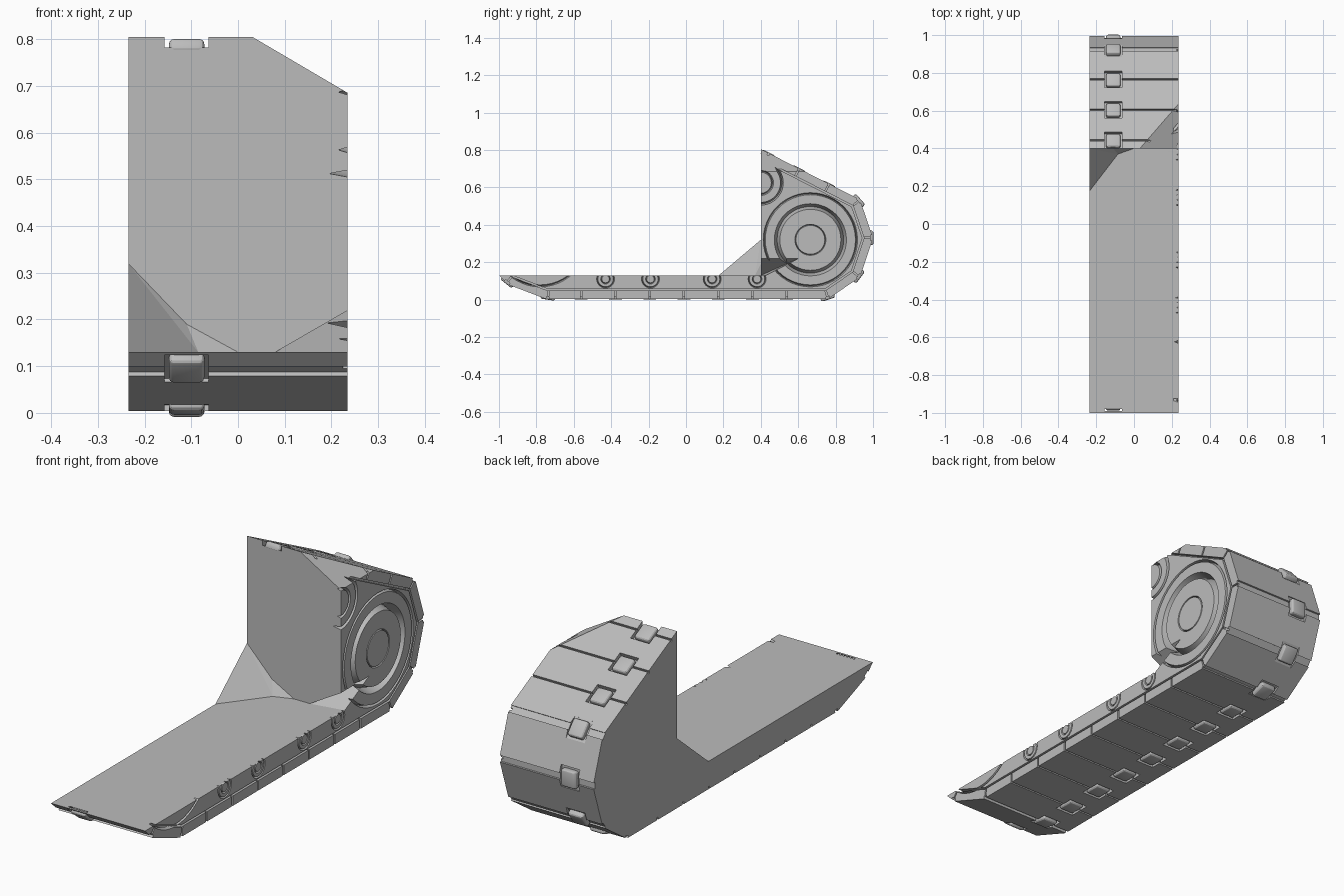
import bpy, bmesh, math
from mathutils import Matrix, Vector

if "Cube" in bpy.data.objects:
    bpy.data.objects.remove(bpy.data.objects["Cube"])

HALF = 0.235
grey = bpy.data.materials.new("plain_grey")
grey.use_nodes = True
grey.diffuse_color = (0.5, 0.5, 0.5, 1)
grey.node_tree.nodes["Principled BSDF"].inputs["Base Color"].default_value = (0.5, 0.5, 0.5, 1)


def make(name, bm):
    bmesh.ops.recalc_face_normals(bm, faces=bm.faces)
    me = bpy.data.meshes.new(name)
    bm.to_mesh(me)
    bm.free()
    me.materials.append(grey)
    ob = bpy.data.objects.new(name, me)
    bpy.context.collection.objects.link(ob)
    return ob


def prism(bm, pts, x0, x1):
    """Extrude a (y, z) outline from x0 to x1."""
    a, b = ([bm.verts.new((x, y, z)) for y, z in pts] for x in (x0, x1))
    n = len(pts)
    bm.faces.new(a)
    bm.faces.new(b)
    for i in range(n):
        j = (i + 1) % n
        bm.faces.new((a[i], a[j], b[j], b[i]))


def hull(bm, pts):
    bmesh.ops.convex_hull(bm, input=[bm.verts.new(p) for p in pts])


def ring(bm, y, z, r0, r1, depth, n=48):
    """Annular V groove cut into the left side."""
    section = [(r0, 0.3), (r1, 0.3), (r1, HALF), ((r0 + r1) / 2, HALF - depth), (r0, HALF)]
    loops = []
    for i in range(n):
        a = math.tau * i / n
        loops.append([bm.verts.new((x, y + r * math.cos(a), z + r * math.sin(a)))
                      for r, x in section])
    for i in range(n):
        p, q = loops[i], loops[(i + 1) % n]
        for k in range(5):
            m = (k + 1) % 5
            bm.faces.new((p[k], p[m], q[m], q[k]))


def inset(pts, d):
    """Offset an open outline inwards by d."""
    out = []
    for i, p in enumerate(pts):
        p = Vector(p)
        dirs = []
        if i > 0:
            dirs.append((p - Vector(pts[i - 1])).normalized())
        if i < len(pts) - 1:
            dirs.append((Vector(pts[i + 1]) - p).normalized())
        ns = [Vector((-t.y, t.x)) for t in dirs]
        m = sum(ns, Vector((0, 0))).normalized()
        out.append(tuple(p + m * d / m.dot(ns[0])))
    return out


def frame(y, z, ny, nz):
    return Matrix.Translation((0, y, z)) @ Matrix.Rotation(math.atan2(-ny, nz), 4, 'X')


def box(bm, mat, centre, size):
    bmesh.ops.create_cube(bm, size=1, matrix=mat @ Matrix.Translation(centre)
                          @ Matrix.Diagonal((*size, 1)))


def cut(target, bm, name):
    cutter = make(name, bm)
    cutter.hide_render = True
    mod = target.modifiers.new(name, 'BOOLEAN')
    mod.operation = 'DIFFERENCE'
    mod.solver = 'EXACT'
    mod.use_self = True
    mod.object = cutter
    bpy.context.view_layer.objects.active = target
    bpy.ops.object.modifier_apply(modifier=name)
    bpy.data.objects.remove(cutter)


# Track body: low front run with a tall rounded rear
track = [(-1, 0.13), (-0.95, 0.08), (-0.75, 0.004), (0.76, 0.004), (0.93, 0.12),
         (1.0, 0.33), (0.93, 0.535), (0.4, 0.805)]
bm = bmesh.new()
prism(bm, track + [(0.4, 0.13)], -HALF, HALF)
body = make("track_body", bm)

# Sloped upper corner and lower pocket of the upright wall
bm = bmesh.new()
hull(bm, [(x, y, z) for y in (0.3, 0.9) for x, z in ((-0.02, 0.835), (0.3, 0.647), (0.3, 0.95))])
cut(body, bm, "corner_cutter")
bm = bmesh.new()
hull(bm, [(0.08, 0.4, 0.13), (0.08, 0.39, 0.13), (0.25, 0.39, 0.228), (0.25, 0.62, 0.228),
          (0.25, 0.43, 0.13), (0.25, 0.39, 0.13)])
cut(body, bm, "pocket_cutter")

# Wheel grooves: rear wheel, front wheel, return roller and small road rollers
bm = bmesh.new()
for y in (0.665, -0.78):
    ring(bm, y, 0.32, 0.241, 0.252, 0.02)
ring(bm, 0.665, 0.32, 0.163, 0.193, 0.045)
ring(bm, 0.665, 0.32, 0.077, 0.083, 0.012)
ring(bm, 0.4, 0.625, 0.105, 0.12, 0.04)
ring(bm, 0.4, 0.625, 0.056, 0.068, 0.02)
for y in (-0.43, -0.19, 0.14, 0.38):
    ring(bm, y, 0.11, 0.041, 0.048, 0.015, 24)
    ring(bm, y, 0.11, 0.02, 0.026, 0.012, 24)
cut(body, bm, "wheel_groove_cutter")

# Groove between the side plate and the tread band
bm = bmesh.new()
prism(bm, inset(track, 0.045) + inset(track, 0.054)[::-1], HALF - 0.025, 0.3)
cut(body, bm, "rim_groove_cutter")

# Tread joints as (y, z, normal y, normal z, gap width)
joints = [(-0.96, 0.088, -0.62, -0.78, 0.03), (-0.74, 0.004, -0.15, -1, 0.016)]
joints += [(-0.56 + 0.183 * i, 0.004, 0, -1, 0.008) for i in range(7)]
joints += [(0.76, 0.004, 0.3, -0.95, 0.02), (0.93, 0.12, 0.8, -0.6, 0.03),
           (0.998, 0.33, 1, 0, 0.03), (0.93, 0.535, 0.75, 0.66, 0.03)]
joints += [(y, 0.805 - 0.51 * (y - 0.4), 0.454, 0.891, 0.009) for y in (0.765, 0.605, 0.443)]

TOOTH_X = -0.11
bm = bmesh.new()
for y, z, ny, nz, gap in joints:
    m = frame(y, z, ny, nz)
    box(bm, m, (0, 0, 0.012), (0.6, gap, 0.048))              # gap across the tread
    box(bm, m, (0.26, 0, 0), (0.07, 0.008, 0.09))             # gap down the side
cut(body, bm, "tread_gap_cutter")
bm = bmesh.new()
for y, z, ny, nz, gap in joints:
    box(bm, frame(y, z, ny, nz), (TOOTH_X, 0, 0.015), (0.094, 0.098, 0.07))
cut(body, bm, "tooth_pocket_cutter")

# Rounded teeth seated in the tread pockets
bm = bmesh.new()
for y, z, ny, nz, gap in joints:
    box(bm, frame(y, z, ny, nz), (TOOTH_X, 0, -0.012), (0.076, 0.078, 0.032))
bmesh.ops.bevel(bm, geom=bm.edges[:], offset=0.011, segments=3, profile=0.5, affect='EDGES')
teeth = make("tread_teeth", bm)

# Folded gusset between the deck and the upright wall
bm = bmesh.new()
a, b, c, d, e, f = [bm.verts.new(p) for p in (
    (-HALF, 0.4, 0.32), (-HALF, 0.175, 0.13), (-0.11, 0.4, 0.19),
    (-0.085, 0.37, 0.13), (0, 0.4, 0.13), (-HALF, 0.4, 0.13))]
for face in ((a, b, d), (a, d, c), (c, d, e), (a, f, b), (a, c, e, f), (b, f, e, d)):
    bm.faces.new(face)
make("wall_gusset", bm)

# Smooth the round parts, keeping hard edges
for ob in (body, teeth):
    bpy.ops.object.select_all(action='DESELECT')
    ob.select_set(True)
    bpy.context.view_layer.objects.active = ob
    bpy.ops.object.shade_smooth_by_angle(angle=math.radians(20))
